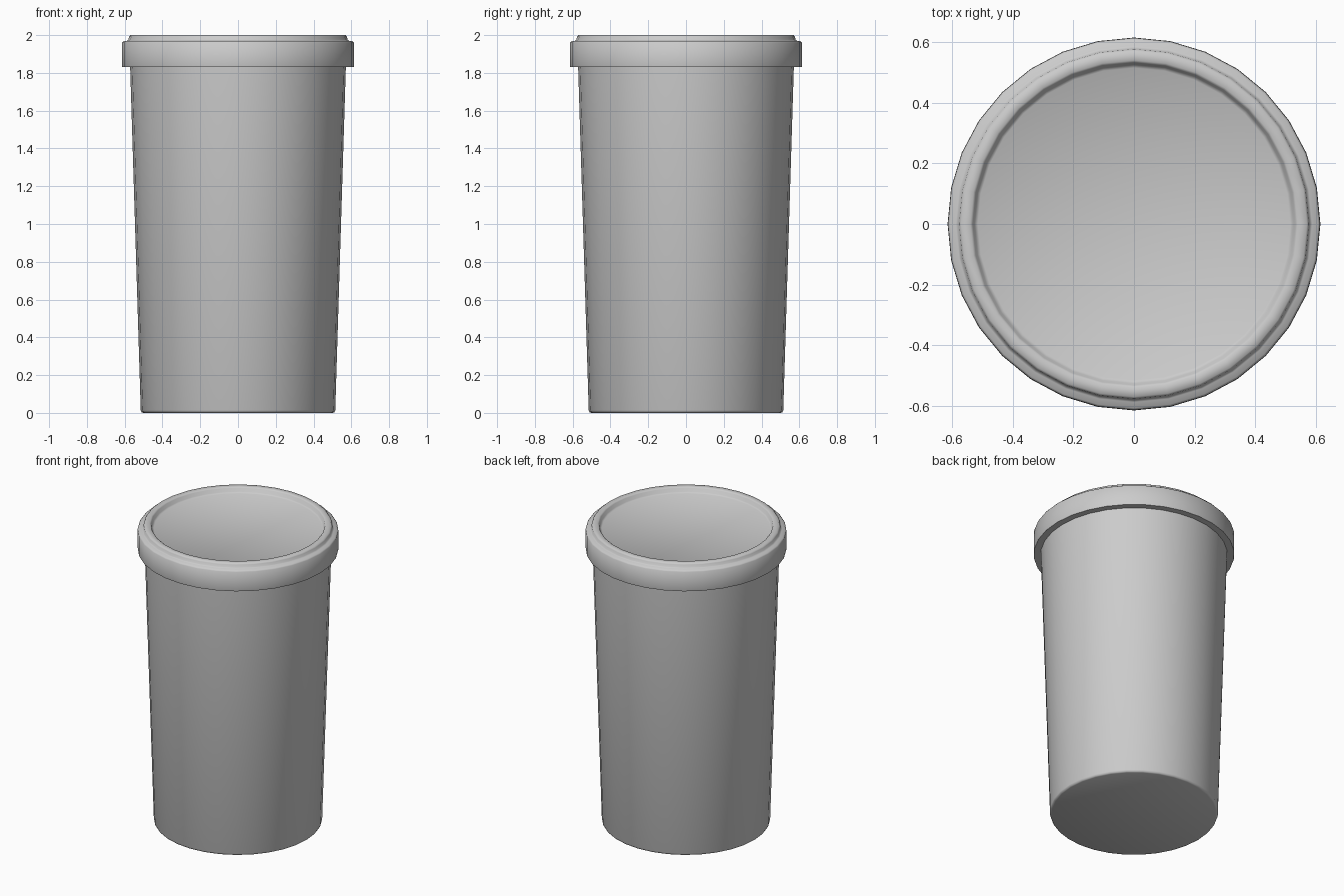
import bpy, bmesh
from math import cos, sin, pi, radians

if "Cube" in bpy.data.objects:
    bpy.data.objects.remove(bpy.data.objects["Cube"])

SIDES = 32


def lathe(name, profile, angle):
    """Spin an (r, z) profile round z; r = 0 ends become poles."""
    bm = bmesh.new()
    rings = []
    for r, z in profile:
        if r == 0:
            rings.append([bm.verts.new((0, 0, z))] * SIDES)
        else:
            rings.append([bm.verts.new((r * cos(2 * pi * i / SIDES),
                                        r * sin(2 * pi * i / SIDES), z))
                          for i in range(SIDES)])
    for a, b in zip(rings, rings[1:]):
        for i in range(SIDES):
            j = (i + 1) % SIDES
            bm.faces.new(list(dict.fromkeys((a[i], a[j], b[j], b[i]))))
    bmesh.ops.recalc_face_normals(bm, faces=bm.faces[:])
    mesh = bpy.data.meshes.new(name)
    bm.to_mesh(mesh)
    bm.free()
    obj = bpy.data.objects.new(name, mesh)
    bpy.context.collection.objects.link(obj)
    bpy.ops.object.select_all(action='DESELECT')
    obj.select_set(True)
    bpy.context.view_layer.objects.active = obj
    bpy.ops.object.shade_smooth_by_angle(angle=radians(angle))
    return obj


# Tapered cup with a softened bottom edge
lathe("cup_body", [(0, 0), (0.502, 0), (0.511, 0.004), (0.515, 0.014),
                   (0.571, 1.83)], 60)

# Lid: overhanging band, stepped raised rim and shallow recessed top
lathe("lid", [(0.571, 1.83), (0.613, 1.83), (0.615, 1.84), (0.614, 1.96),
              (0.607, 1.968), (0.588, 1.970), (0.580, 1.976),
              (0.577, 1.992), (0.570, 2.0), (0.540, 2.0),
              (0.532, 1.994), (0.526, 1.972), (0.515, 1.965),
              (0, 1.965)], 60)
